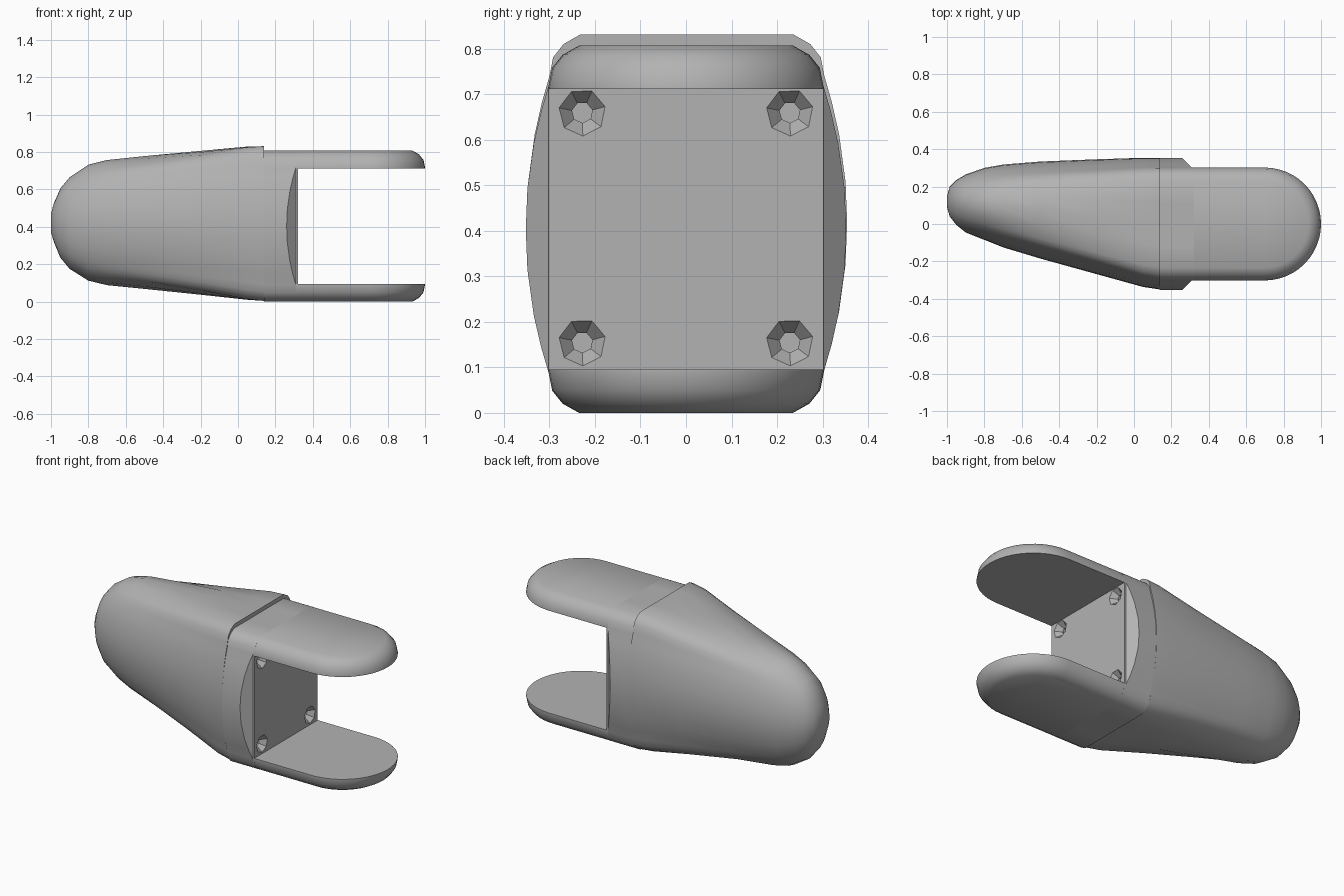
import bpy, bmesh, math

cube = bpy.data.objects.get("Cube")
if cube:
    bpy.data.objects.remove(cube, do_unlink=True)

grey = bpy.data.materials.new("plain grey")
grey.use_nodes = True
colour = (0.45, 0.45, 0.45, 1)
grey.diffuse_color = colour
grey.node_tree.nodes["Principled BSDF"].inputs["Base Color"].default_value = colour


def loft(name, rings):
    """Skin a list of equal-length point loops and cap both ends."""
    bm = bmesh.new()
    loops = [[bm.verts.new(p) for p in ring] for ring in rings]
    n = len(loops[0])
    for a, b in zip(loops, loops[1:]):
        for i in range(n):
            j = (i + 1) % n
            bm.faces.new((a[i], a[j], b[j], b[i]))
    bm.faces.new(loops[0])
    bm.faces.new(loops[-1])
    bmesh.ops.remove_doubles(bm, verts=bm.verts, dist=0.00001)
    bmesh.ops.recalc_face_normals(bm, faces=bm.faces)
    mesh = bpy.data.meshes.new(name)
    bm.to_mesh(mesh)
    bm.free()
    obj = bpy.data.objects.new(name, mesh)
    bpy.context.collection.objects.link(obj)
    mesh.materials.append(grey)
    return obj


def activate(obj):
    bpy.ops.object.select_all(action="DESELECT")
    obj.select_set(True)
    bpy.context.view_layer.objects.active = obj


def smooth(obj):
    activate(obj)
    bpy.ops.object.shade_smooth_by_angle(angle=math.radians(32))


# Quarter of the wide end's cross-section, mirrored into a closed loop
quarter = [(1, 0), (.99, .22), (.95, .47), (.905, .64), (.858, .78),
           (.835, .88), (.77, .95), (.667, 1), (.33, 1), (0, 1)]
half = quarter + [(-u, v) for u, v in quarter[-2::-1]]
boxy = half + [(u, -v) for u, v in half[-2:0:-1]]


def section(x, y0, y1, z0, z1, blend):
    """Cross-section between an ellipse (0) and the boxy profile (1)."""
    ring = []
    for u, v in boxy:
        t = math.atan2(v, u)
        u = u * blend + math.cos(t) * (1 - blend)
        v = v * blend + math.sin(t) * (1 - blend)
        ring.append((x, (y0 + y1) / 2 + u * (y1 - y0) / 2,
                     (z0 + z1) / 2 + v * (z1 - z0) / 2))
    return ring


# Body: rounded nose widening to the step (x, y range, z range)
stations = [(-1, .09, .15, .37, .47), (-.985, .04, .20, .32, .525),
            (-.95, -.005, .235, .235, .605), (-.9, -.045, .265, .175, .665),
            (-.8, -.085, .30, .112, .732), (-.7, -.125, .318, .088, .757),
            (-.5, -.185, .334, .068, .778), (-.2, -.268, .346, .037, .806),
            (.05, -.337, .354, .01, .829), (.14, -.35, .354, .004, .831)]
rings = [section(*s, min(1, max(0, (s[0] + .75) / .85))) for s in stations]

# Collar: lower top, bulged sides chamfered back to the fork's width
HALF_W, TOP = .302, .807
collar = section(.14, -.352, .352, 0, TOP, 1)
rings.append(collar)
rings.append([(min(.31, .26 + .352 - abs(y)), y, z) for x, y, z in collar])
for x in (.31, .32):
    rings.append([(x, max(-HALF_W, min(HALF_W, y)), z) for _, y, z in collar])
body = loft("body", rings)

# Countersunk screw holes in the slot floor
for y in (-.228, .228):
    for z in (.155, .66):
        steps = [(.33, .06), (.285, .023), (.15, .023)]
        cutter = loft("hole_cutter", [
            [(x, y + r * math.cos(k * math.tau / 7 + .25),
              z + r * math.sin(k * math.tau / 7 + .25)) for k in range(7)]
            for x, r in steps])
        cutter.hide_render = True
        cut = body.modifiers.new("screw_hole", "BOOLEAN")
        cut.operation, cut.solver, cut.object = "DIFFERENCE", "EXACT", cutter
        activate(body)
        bpy.ops.object.modifier_apply(modifier=cut.name)
        bpy.data.objects.remove(cutter, do_unlink=True)
smooth(body)


# Fork plates: flat inside, rounded outer rim and round tip
def plate(name, flip):
    rings = []
    for z, inset in [(0, .067), (.02, .032), (.05, .008), (.09, 0), (.095, 0)]:
        r = HALF_W - inset
        arc = [math.pi * (k / 24 - .5) for k in range(25)]
        outline = [(.32, -r)] + [(.698 + r * math.cos(a), r * math.sin(a)) for a in arc] + [(.32, r)]
        rings.append([(x, y, TOP - z if flip else z) for x, y in outline])
    smooth(loft(name, rings))


plate("lower_fork_plate", False)
plate("upper_fork_plate", True)
